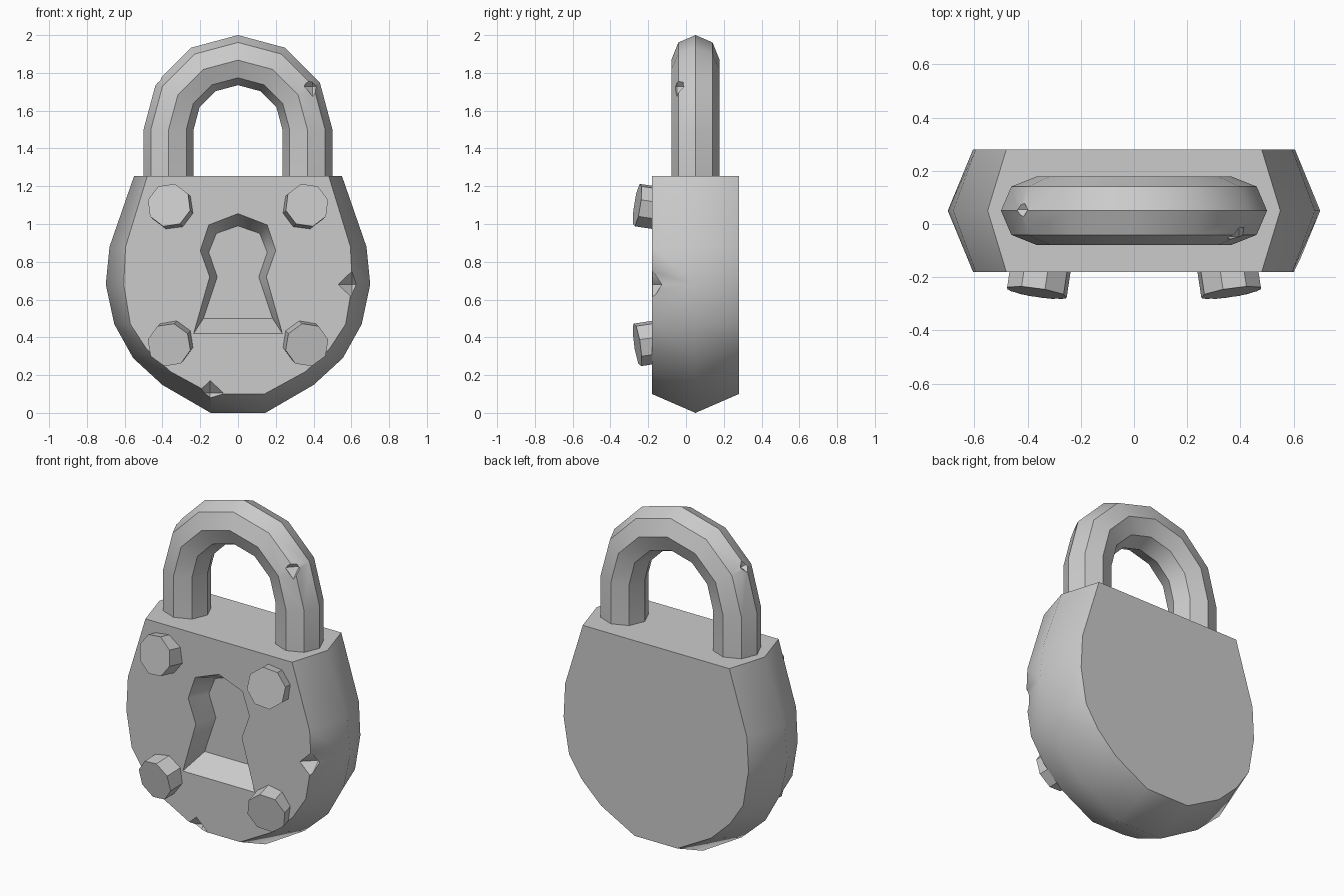
import bpy, bmesh, math
from mathutils import Vector, Matrix

if "Cube" in bpy.data.objects:
    bpy.data.objects.remove(bpy.data.objects["Cube"])

MID_Y = 0.05


def finish(name, bm):
    bmesh.ops.recalc_face_normals(bm, faces=bm.faces[:])
    me = bpy.data.meshes.new(name)
    bm.to_mesh(me)
    bm.free()
    ob = bpy.data.objects.new(name, me)
    bpy.context.collection.objects.link(ob)
    return ob


def mirrored(half):
    return half + [(-x, z) for x, z in reversed(half) if abs(x) > 1e-6]


def loft(name, loops, caps=True):
    """Skin a list of closed point rings."""
    bm = bmesh.new()
    rings = [[bm.verts.new(p) for p in loop] for loop in loops]
    n = len(rings[0])
    for a, b in zip(rings, rings[1:]):
        for i in range(n):
            j = (i + 1) % n
            bm.faces.new((a[i], a[j], b[j], b[i]))
    bm.faces.new(rings[0])
    bm.faces.new(rings[-1])
    return finish(name, bm)


def smooth(ob, angle):
    bpy.ops.object.select_all(action='DESELECT')
    ob.select_set(True)
    bpy.context.view_layer.objects.active = ob
    bpy.ops.object.shade_smooth_by_angle(angle=math.radians(angle))


def cut(ob, cutter):
    mod = ob.modifiers.new("cut", 'BOOLEAN')
    mod.operation = 'DIFFERENCE'
    mod.solver = 'EXACT'
    mod.object = cutter
    cutter.hide_render = True
    bpy.context.view_layer.objects.active = ob
    bpy.ops.object.modifier_apply(modifier=mod.name)
    bpy.data.objects.remove(cutter)


def nick(ob, centre, size, turn=0):
    """Chip an edge with a small octahedron."""
    bm = bmesh.new()
    for axis in range(3):
        for s in (-1, 1):
            v = Vector((0, 0, 0))
            v[axis] = s * size[axis]
            bm.verts.new(v)
    bmesh.ops.convex_hull(bm, input=bm.verts[:])
    bmesh.ops.rotate(bm, verts=bm.verts[:], matrix=Matrix.Rotation(math.radians(turn), 3, 'Y'))
    bmesh.ops.translate(bm, verts=bm.verts[:], vec=centre)
    cut(ob, finish("nick_cutter", bm))


# Body: faceted outline, widest at the middle of its depth
face = mirrored([(0.48, 1.255), (0.595, 0.88), (0.605, 0.68), (0.57, 0.47),
                 (0.485, 0.34), (0.36, 0.22), (0.14, 0.1)])
mid = mirrored([(0.55, 1.255), (0.68, 0.88), (0.70, 0.68), (0.655, 0.47),
                (0.555, 0.29), (0.40, 0.148), (0.145, 0.0)])
body = loft("lock_body", [[(x, y, z) for x, z in prof]
                          for y, prof in ((-0.18, face), (MID_Y, mid), (0.28, face))])

# Tapered keyhole recess
rim = mirrored([(0, 1.055), (0.155, 0.995), (0.2, 0.86), (0.15, 0.72), (0.235, 0.42)])
floor = mirrored([(0, 0.99), (0.115, 0.95), (0.155, 0.85), (0.11, 0.72), (0.183, 0.5)])
cut(body, loft("keyhole_cutter", [[(x, y, z) for x, z in prof]
                                  for y, prof in ((-0.25, rim), (-0.18, rim), (-0.05, floor))]))

# Chips on the front edge of the body
nick(body, (0.603, -0.178, 0.68), (0.075, 0.07, 0.072))
nick(body, (-0.147, -0.178, 0.105), (0.072, 0.07, 0.068))
smooth(body, 48)

# Shackle: octagonal tube along a six-segment arch with straight legs
R, r, ARC_Z = 0.3675, 0.1325, 1.5
path = [(0, -0.28)] + [(math.radians(30 * i), 0) for i in range(7)] + [(math.pi, -0.28)]
rings = []
for a, drop in path:
    ring = []
    for k in range(8):
        t = k * math.pi / 4
        d = R + r * math.cos(t)
        ring.append((d * math.cos(a), MID_Y + 0.128 * math.sin(t), ARC_Z + drop + d * math.sin(a)))
    rings.append(ring)
shackle = loft("shackle", rings)
nick(shackle, (0.395, -0.047, 1.728), (0.052, 0.055, 0.055))
nick(shackle, (-0.427, 0.055, 1.765), (0.035, 0.05, 0.05), 30)
smooth(shackle, 40)

# Rivets: octagonal studs leaning away from the face centre
for sx, side in ((-1, "left"), (1, "right")):
    for sz, z, level in ((1, 1.10, "upper"), (-1, 0.36, "lower")):
        axis = Vector((sx * 0.15, -1, sz * 0.15)).normalized()
        bm = bmesh.new()
        bmesh.ops.create_cone(bm, cap_ends=True, segments=8, radius1=0.117,
                              radius2=0.117, depth=0.16)
        bmesh.ops.rotate(bm, verts=bm.verts[:], matrix=Matrix.Rotation(math.pi / 8, 3, 'Z'))
        rot = Vector((0, 0, 1)).rotation_difference(axis).to_matrix()
        bmesh.ops.rotate(bm, verts=bm.verts[:], matrix=rot)
        bmesh.ops.translate(bm, verts=bm.verts[:], vec=Vector((sx * 0.365, -0.258, z)) - axis * 0.08)
        finish(f"{level}_{side}_rivet", bm)
